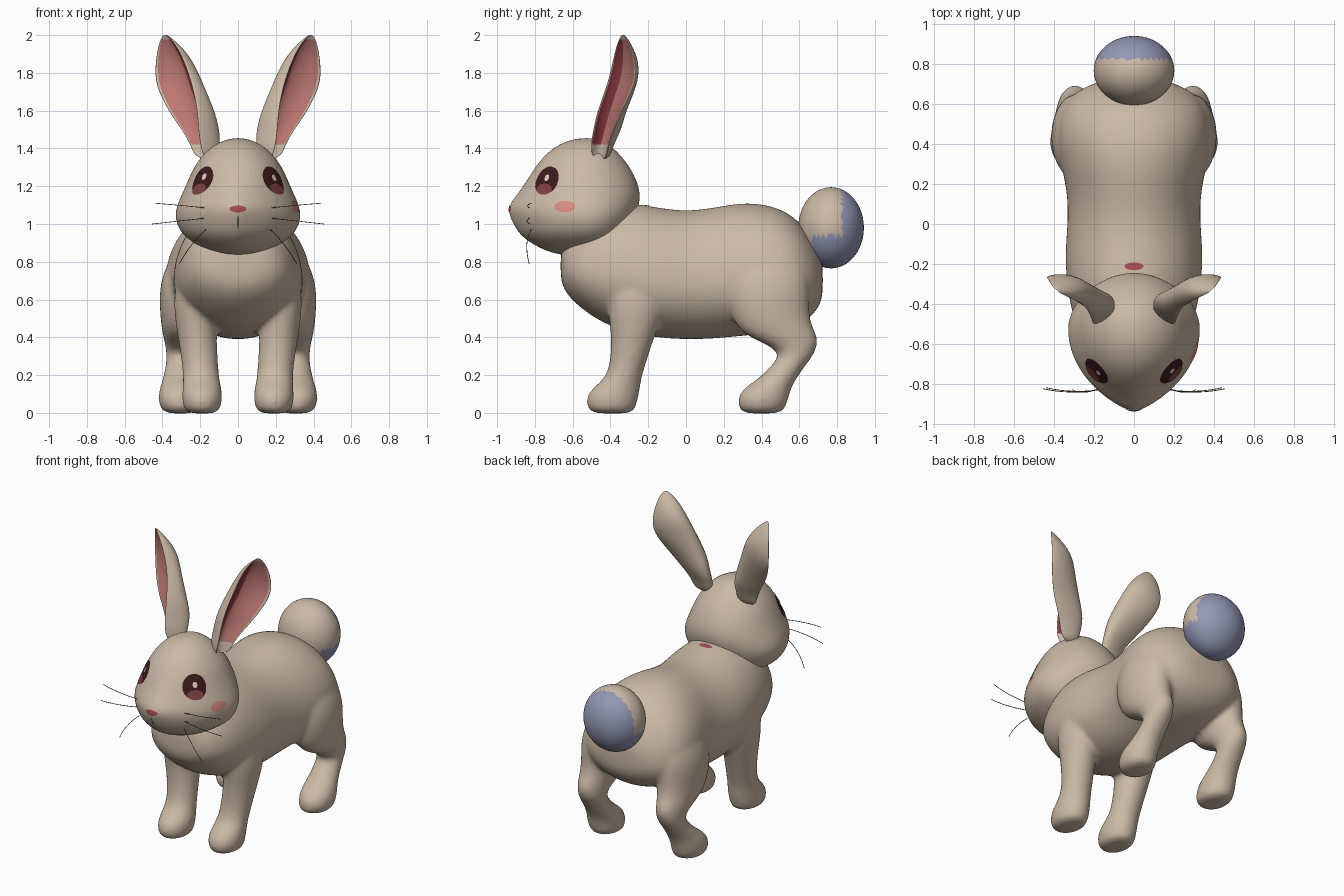
import bpy, bmesh
from math import cos, sin, pi
from mathutils import Vector

cube = bpy.data.objects.get("Cube")
if cube:
    bpy.data.objects.remove(cube)


def material(name, rgb):
    m = bpy.data.materials.new(name)
    m.use_nodes = True
    m.diffuse_color = (*rgb, 1)
    m.node_tree.nodes["Principled BSDF"].inputs["Base Color"].default_value = (*rgb, 1)
    return m


coat = material("beige coat", (0.60, 0.49, 0.38))
grey_blue = material("grey blue", (0.29, 0.31, 0.46))
pink = material("ear pink", (0.52, 0.19, 0.17))
dark_pink = material("ear dark pink", (0.25, 0.04, 0.05))
blush = material("blush", (0.70, 0.26, 0.22))
nose_red = material("nose red", (0.40, 0.07, 0.09))
eye_dark = material("eye dark", (0.045, 0.01, 0.012))
eye_rose = material("eye rose", (0.22, 0.05, 0.055))
eye_light = material("eye highlight", (0.75, 0.62, 0.55))
whisker_grey = material("whisker grey", (0.12, 0.10, 0.09))


def finish(name, bm, mats):
    bmesh.ops.recalc_face_normals(bm, faces=bm.faces)
    for f in bm.faces:
        f.smooth = True
    mesh = bpy.data.meshes.new(name)
    bm.to_mesh(mesh)
    bm.free()
    ob = bpy.data.objects.new(name, mesh)
    bpy.context.collection.objects.link(ob)
    for m in mats:
        mesh.materials.append(m)
    return ob


def subdivide(ob, levels):
    mod = ob.modifiers.new("Smooth surface", "SUBSURF")
    mod.levels = mod.render_levels = levels


def loft(bm, rings, paint=lambda i, j: 0):
    rows = [[bm.verts.new(p) for p in ring] for ring in rings]
    n = len(rows[0])
    for i in range(len(rows) - 1):
        for j in range(n):
            k = (j + 1) % n
            f = bm.faces.new((rows[i][j], rows[i][k], rows[i + 1][k], rows[i + 1][j]))
            f.material_index = paint(i, j)
    bm.faces.new(rows[0])
    bm.faces.new(rows[-1])


def angles(n):
    return [2 * pi * k / n for k in range(n)]


# Torso: y, top, bottom, half width
torso = [(-.665, .86, .70, .10), (-.64, .94, .64, .19), (-.58, 1.0, .57, .26),
         (-.45, 1.10, .475, .315), (-.30, 1.12, .42, .34), (-.15, 1.09, .395, .35),
         (0, 1.07, .385, .335), (.15, 1.09, .39, .335), (.30, 1.12, .405, .37),
         (.45, 1.105, .42, .395), (.58, 1.045, .45, .37), (.66, .93, .50, .30),
         (.71, .84, .57, .20), (.725, .78, .63, .10)]
# Legs: z, front y, back y, centre x, half width
fore_leg = [(-.005, -.49, -.29, .19, .07), (.02, -.525, -.265, .19, .10),
            (.08, -.535, -.25, .19, .11), (.13, -.50, -.24, .19, .105),
            (.18, -.435, -.235, .195, .098), (.25, -.405, -.215, .20, .097),
            (.40, -.395, -.165, .215, .105), (.55, -.42, -.11, .23, .115),
            (.70, -.42, -.10, .225, .11), (.80, -.36, -.16, .20, .07)]
hind_leg = [(-.005, .31, .49, .305, .07), (.02, .275, .53, .31, .105),
            (.08, .27, .545, .315, .112), (.13, .30, .56, .31, .107),
            (.18, .38, .585, .305, .095), (.25, .45, .635, .30, .085),
            (.31, .50, .68, .295, .085), (.36, .43, .70, .295, .092),
            (.41, .31, .70, .295, .105), (.47, .255, .665, .29, .12),
            (.56, .22, .655, .285, .133), (.68, .21, .66, .285, .133),
            (.80, .25, .63, .265, .11), (.90, .33, .57, .23, .06)]

bm = bmesh.new()
rings = []
for y, top, low, w in torso:
    c = low + .42 * (top - low)
    rings.append([(w * cos(a), y, c + (top - c if sin(a) > 0 else c - low) * sin(a))
                  for a in angles(24)])
loft(bm, rings)
for leg in (fore_leg, hind_leg):
    for side in (-1, 1):
        loft(bm, [[(side * (x + w * cos(a)), (y0 + y1) / 2 + (y1 - y0) / 2 * sin(a), z)
                   for a in angles(16)] for z, y0, y1, x, w in leg])
body = finish("body_and_legs", bm, [coat])
subdivide(body, 2)
fuse = body.modifiers.new("Fuse", "REMESH")
fuse.mode = "VOXEL"
fuse.voxel_size = .015
fuse.use_smooth_shade = True
soften = body.modifiers.new("Soften", "SMOOTH")
soften.factor = .5
soften.iterations = 8

# Head: z, front y, back y, half width, taper towards the nose
skull = [(.83, -.62, -.42, .07, 1), (.85, -.73, -.38, .15, 1.1), (.90, -.825, -.35, .235, 1.2),
         (.95, -.89, -.31, .305, 1.3), (1.03, -.93, -.27, .337, 1.45),
         (1.09, -.948, -.25, .328, 1.5), (1.15, -.90, -.24, .302, 1.35),
         (1.22, -.85, -.255, .27, 1.15), (1.30, -.80, -.295, .236, 1),
         (1.37, -.745, -.35, .185, 1), (1.425, -.67, -.41, .12, 1), (1.455, -.58, -.47, .04, 1)]
bm = bmesh.new()
mid = -.53
rings = []
for z, front, back, w, taper in skull:
    ring = []
    for a in angles(32):
        s, c = sin(a), cos(a)
        if s < 0:
            c = abs(c) ** taper * (1 if c > 0 else -1)
        ring.append((w * c, mid + (mid - front if s < 0 else back - mid) * s, z))
    rings.append(ring)
loft(bm, rings)
head = finish("head", bm, [coat])
subdivide(head, 2)

# Ears: z, front rim, outer rim, back of the shell
ear = [(1.34, (.18, -.50), (.23, -.42), (.10, -.42)), (1.42, (.20, -.51), (.255, -.41), (.095, -.40)),
       (1.50, (.21, -.495), (.305, -.375), (.10, -.36)), (1.60, (.21, -.475), (.38, -.34), (.14, -.345)),
       (1.74, (.235, -.42), (.45, -.26), (.22, -.30)), (1.85, (.275, -.395), (.445, -.265), (.26, -.275)),
       (1.93, (.315, -.375), (.43, -.285), (.31, -.30)), (1.98, (.355, -.355), (.412, -.31), (.357, -.32)),
       (2.003, (.38, -.34), (.395, -.327), (.38, -.33))]
hollow = [(.07, .02), (.13, .22), (.32, .42), (.55, .40), (.77, .25), (.92, .02)]
bm = bmesh.new()
rings = []
for z, p0, p1, b in ear:
    p0, p1, b = (Vector((*p, z)) for p in (p0, p1, b))
    m = (p0 + p1) / 2
    ring = [m + (p1 - m) * cos(k * pi / 8) + (b - m) * sin(k * pi / 8) for k in range(9)]
    ring += [p0.lerp(p1, s) + (b - m) * d for s, d in hollow]
    rings.append(ring)


def ear_paint(i, j):
    if not 1 <= i <= 6 or not 9 <= j <= 13:
        return 0
    return 2 if j <= 10 else 1


loft(bm, rings, ear_paint)
ears = finish("ears", bm, [coat, pink, dark_pink])
ears.modifiers.new("Mirror", "MIRROR")
subdivide(ears, 2)

# Tail, two-toned
bm = bmesh.new()
bmesh.ops.create_icosphere(bm, subdivisions=4, radius=1)
for v in bm.verts:
    v.co = (v.co.x * .202, .768 + v.co.y * .174, .98 + v.co.z * .215)
for f in bm.faces:
    p = f.calc_center_median()
    f.material_index = int(p.y > .825 or (p.z < .94 and p.y > .67))
finish("tail", bm, [coat, grey_blue])


# Painted details: thin discs that cling to a surface
def patch(name, centre, normal, rx, ry, mat, target, lift=.003):
    q = Vector(normal).to_track_quat("Z", "Y")
    bm = bmesh.new()
    rows = []
    hub = bm.verts.new(centre)
    for r in (.25, .5, .75, 1):
        rows.append([bm.verts.new(Vector(centre) + q @ Vector((r * rx * cos(a), r * ry * sin(a), 0)))
                     for a in angles(24)])
    for j in range(24):
        k = (j + 1) % 24
        bm.faces.new((hub, rows[0][j], rows[0][k]))
        for a, b in zip(rows, rows[1:]):
            bm.faces.new((a[j], b[j], b[k], a[k]))
    ob = finish(name, bm, [mat])
    wrap = ob.modifiers.new("Cling", "SHRINKWRAP")
    wrap.target = target
    wrap.wrap_method = "NEAREST_SURFACEPOINT"
    wrap.wrap_mode = "ABOVE_SURFACE"
    wrap.offset = lift


for side, word in ((1, "left"), (-1, "right")):
    out = (side * .65, -.75, .2)
    patch(word + "_eye", (side * .195, -.74, 1.235), out, .08, .085, eye_dark, head)
    patch(word + "_eye_lower", (side * .20, -.745, 1.18), out, .052, .032, eye_rose, head, .005)
    patch(word + "_eye_highlight", (side * .19 + .012, -.745, 1.25), out, .016, .02, eye_light, head, .007)
patch("cheek_blush", (.31, -.645, 1.095), (1, -.3, 0), .06, .033, blush, head)
patch("nose", (0, -.94, 1.08), (0, -1, .2), .05, .02, nose_red, head)
patch("mouth_line", (0, -.93, 1.0), (0, -1, 0), .006, .045, whisker_grey, head)
patch("nape_spot", (0, -.21, 1.11), (0, .3, 1), .05, .02, nose_red, body)

# Whiskers
whiskers = [((.17, -.83, 1.085), (.31, -.85, 1.10), (.44, -.82, 1.11)),
            ((.18, -.83, 1.03), (.32, -.855, 1.015), (.455, -.825, 1.0)),
            ((.17, -.82, .97), (.25, -.86, .90), (.31, -.83, .79))]
curve = bpy.data.curves.new("whiskers", "CURVE")
curve.dimensions = "3D"
curve.bevel_depth = .002
curve.bevel_resolution = 1
for side in (-1, 1):
    for points in whiskers:
        spline = curve.splines.new("NURBS")
        spline.points.add(2)
        spline.order_u = 3
        spline.use_endpoint_u = True
        for sp, (x, y, z) in zip(spline.points, points):
            sp.co = (side * x, y, z, 1)
curve.materials.append(whisker_grey)
bpy.context.collection.objects.link(bpy.data.objects.new("whiskers", curve))
